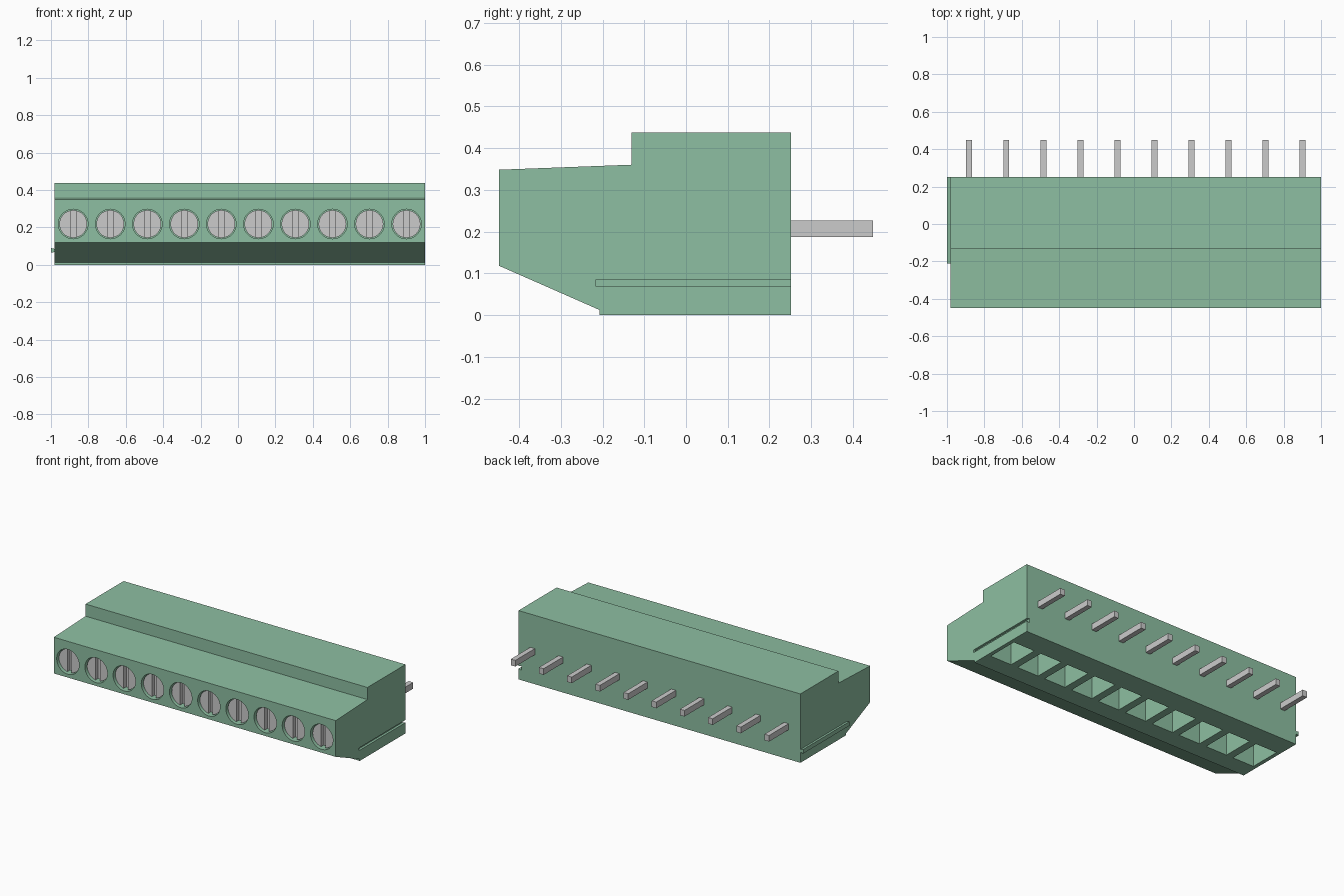
import bpy, bmesh, math
from mathutils import Vector

if "Cube" in bpy.data.objects:
    bpy.data.objects.remove(bpy.data.objects["Cube"])

PITCH = 0.198
XS = [-0.881 + PITCH * i for i in range(10)]
SCREW_Z = 0.218


def material(name, color):
    m = bpy.data.materials.new(name)
    m.diffuse_color = color
    m.use_nodes = True
    m.node_tree.nodes["Principled BSDF"].inputs["Base Color"].default_value = m.diffuse_color
    return m


def prism(bm, points, vec):
    """Extrude a planar polygon along vec into a closed solid."""
    face = bm.faces.new([bm.verts.new(p) for p in points])
    ext = bmesh.ops.extrude_face_region(bm, geom=[face], use_keep_orig=True)
    verts = [v for v in ext["geom"] if isinstance(v, bmesh.types.BMVert)]
    bmesh.ops.translate(bm, verts=verts, vec=Vector(vec))


def box(bm, x0, x1, y0, y1, z0, z1):
    prism(bm, [(x0, y0, z0), (x1, y0, z0), (x1, y1, z0), (x0, y1, z0)], (0, 0, z1 - z0))


def disc(bm, x, z, r, y0, y1, n=40):
    pts = [(x + r * math.cos(2 * math.pi * k / n), y0, z + r * math.sin(2 * math.pi * k / n))
           for k in range(n)]
    prism(bm, pts, (0, y1 - y0, 0))


def finish(bm, name, mat=None):
    bmesh.ops.recalc_face_normals(bm, faces=bm.faces)
    me = bpy.data.meshes.new(name)
    bm.to_mesh(me)
    bm.free()
    ob = bpy.data.objects.new(name, me)
    bpy.context.collection.objects.link(ob)
    if mat:
        me.materials.append(mat)
    return ob


def activate(ob):
    bpy.ops.object.select_all(action='DESELECT')
    ob.select_set(True)
    bpy.context.view_layer.objects.active = ob


def cut(ob, cutter):
    cutter.hide_render = True
    mod = ob.modifiers.new("cut", 'BOOLEAN')
    mod.operation = 'DIFFERENCE'
    mod.solver = 'EXACT'
    mod.object = cutter
    activate(ob)
    bpy.ops.object.modifier_apply(modifier=mod.name)
    bpy.data.objects.remove(cutter)


def dovetail(bm, x, y0, y1):
    """Rail section that widens toward -x, 0.02 deep."""
    pts = [(x, y0, 0.068), (x, y0, 0.085), (x - 0.02, y0, 0.090), (x - 0.02, y0, 0.064)]
    prism(bm, pts, (0, y1 - y0, 0))


green = material("green_plastic", (0.27, 0.52, 0.36, 1))

# Housing: side profile swept along x
profile = [(-0.448, 0.348), (-0.13, 0.36), (-0.13, 0.437), (0.252, 0.437),
           (0.252, 0), (-0.207, 0), (-0.207, 0.012), (-0.448, 0.118)]
bm = bmesh.new()
prism(bm, [(-0.98, y, z) for y, z in profile], (1.98, 0, 0))
housing = finish(bm, "housing", green)

# Screw wells, square wire openings and the groove in the right side
bm = bmesh.new()
for x in XS:
    disc(bm, x, SCREW_Z, 0.079, -0.5, -0.37)
    box(bm, x - 0.075, x + 0.075, -0.093, 0.11, -0.05, 0.27)
pts = [(1.02, 0.068), (1.0, 0.068), (0.98, 0.064), (0.98, 0.090), (1.0, 0.085), (1.02, 0.085)]
prism(bm, [(x, -0.215, z) for x, z in pts], (0, 0.52, 0))
cut(housing, finish(bm, "housing_cutter"))
activate(housing)
bpy.ops.object.shade_smooth_by_angle(angle=math.radians(25))

# Joining rail on the left side
bm = bmesh.new()
dovetail(bm, -0.98, -0.211, 0.252)
finish(bm, "side_rail", green)

# Slotted screws, slightly recessed in their wells
for i, x in enumerate(XS):
    bm = bmesh.new()
    disc(bm, x, SCREW_Z, 0.074, -0.432, -0.37)
    screw = finish(bm, f"screw_{i + 1}")
    bm = bmesh.new()
    box(bm, x - 0.015, x + 0.015, -0.5, -0.405, SCREW_Z - 0.1, SCREW_Z + 0.1)
    cut(screw, finish(bm, "slot_cutter"))
    activate(screw)
    bpy.ops.object.shade_smooth_by_angle(angle=math.radians(25))

# Contact pins out of the back
for i, x in enumerate(XS):
    bm = bmesh.new()
    box(bm, x - 0.016, x + 0.016, 0.2, 0.448, 0.187, 0.226)
    finish(bm, f"pin_{i + 1}")
